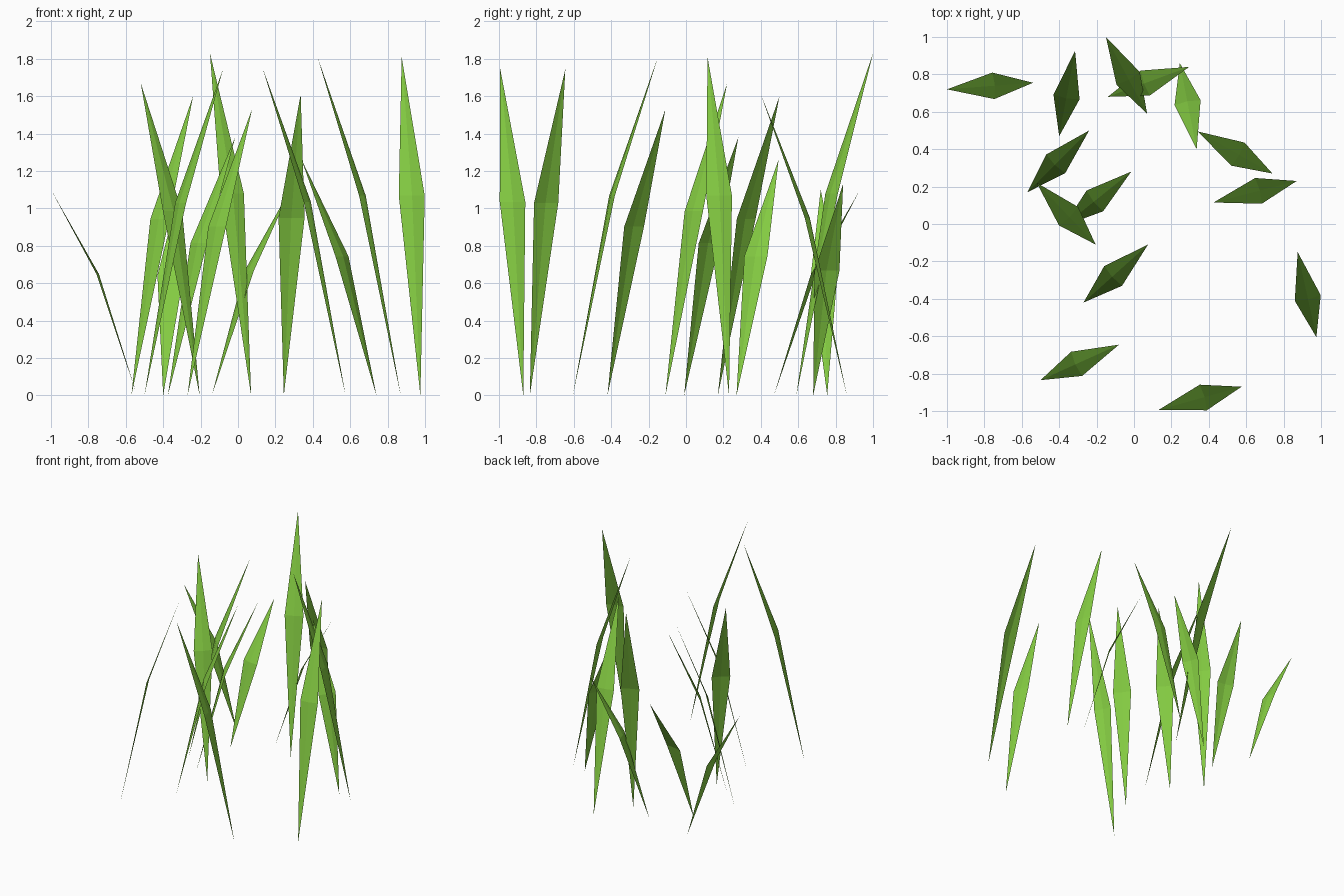
import bpy
from mathutils import Vector

if "Cube" in bpy.data.objects:
    bpy.data.objects.remove(bpy.data.objects["Cube"])

# one flat green
green = bpy.data.materials.new("grass_green")
green.diffuse_color = (0.235, 0.61, 0.055, 1)
green.use_nodes = True
green.node_tree.nodes["Principled BSDF"].inputs["Base Color"].default_value = green.diffuse_color

HALF_WIDTH = 0.071   # half width at the bend
BEND_OUT = 0.46      # share of the lean reached at the bend
BEND_UP = 0.59       # share of the height reached at the bend
FOLD = 0.008         # slight crease along the midrib


def grass_blade(name, base, tip, height):
    """Folded diamond leaf: pointed foot, wide bend, pointed tip."""
    foot = Vector((base[0], base[1], 0))
    top = Vector((tip[0], tip[1], height))
    lean = Vector((top.x - foot.x, top.y - foot.y, 0))
    side = Vector((-lean.y, lean.x, 0)).normalized() * HALF_WIDTH
    bend = foot + lean * BEND_OUT + Vector((0, 0, height * BEND_UP))
    rib = bend - lean.normalized() * FOLD
    verts = [foot, bend + side, rib, bend - side, top]
    faces = [(0, 2, 1), (0, 3, 2), (1, 2, 4), (2, 3, 4)]
    mesh = bpy.data.meshes.new(name)
    mesh.from_pydata(verts, [], faces)
    mesh.materials.append(green)
    bpy.context.collection.objects.link(bpy.data.objects.new(name, mesh))


# foot xy, tip xy, height of each blade
blades = [
    ((-0.54, 0.755), (-1.00, 0.72), 1.10),
    ((-0.40, 0.47), (-0.315, 0.925), 1.09),
    ((0.07, 0.59), (-0.15, 1.00), 1.83),
    ((-0.14, 0.68), (0.295, 0.84), 1.13),
    ((0.245, 0.86), (0.335, 0.40), 1.61),
    ((0.74, 0.27), (0.34, 0.495), 1.26),
    ((0.87, 0.23), (0.425, 0.115), 1.81),
    ((-0.57, 0.17), (-0.24, 0.50), 1.60),
    ((-0.205, -0.11), (-0.52, 0.22), 1.67),
    ((-0.375, -0.01), (-0.015, 0.28), 1.38),
    ((0.975, -0.605), (0.875, -0.15), 1.81),
    ((-0.27, -0.42), (0.075, -0.11), 1.53),
    ((-0.50, -0.835), (-0.08, -0.645), 1.745),
    ((0.575, -0.87), (0.13, -0.995), 1.755),
]
for i, (base, tip, height) in enumerate(blades):
    grass_blade(f"grass_blade_{i + 1}", base, tip, height)
